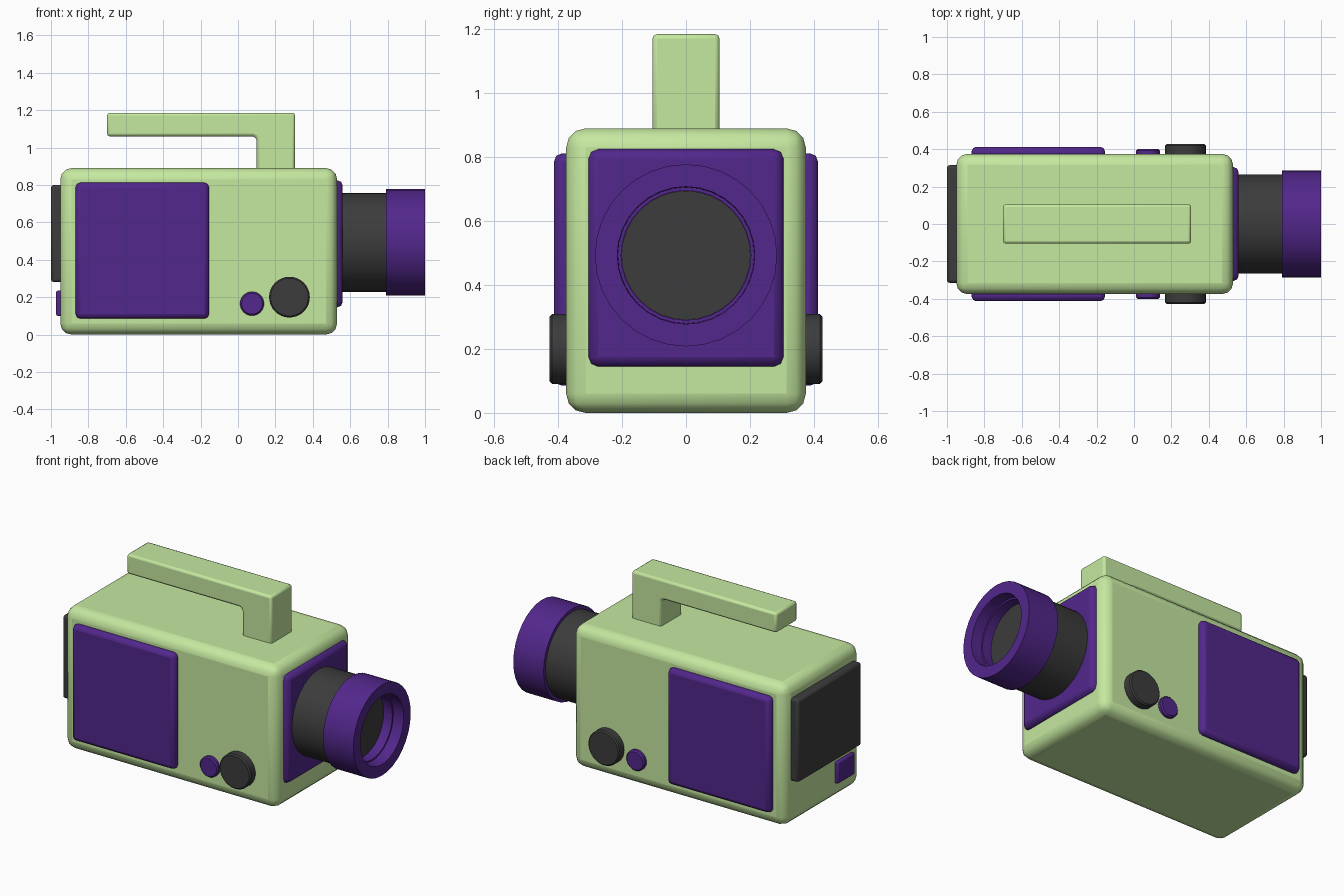
import bpy, bmesh, math

if "Cube" in bpy.data.objects:
    bpy.data.objects.remove(bpy.data.objects["Cube"])


def material(name, rgb):
    m = bpy.data.materials.new(name)
    m.diffuse_color = (*rgb, 1)
    m.use_nodes = True
    m.node_tree.nodes["Principled BSDF"].inputs["Base Color"].default_value = m.diffuse_color
    return m


GREEN = material("light_green", (0.56, 0.81, 0.35))
PURPLE = material("purple", (0.085, 0.02, 0.26))
DARK = material("charcoal", (0.045, 0.045, 0.045))


def finish(name, bm, mat, bevel=0, segments=2, angle=35):
    bmesh.ops.recalc_face_normals(bm, faces=bm.faces)
    me = bpy.data.meshes.new(name)
    bm.to_mesh(me)
    bm.free()
    ob = bpy.data.objects.new(name, me)
    bpy.context.collection.objects.link(ob)
    me.materials.append(mat)
    if bevel:
        mod = ob.modifiers.new("Bevel", 'BEVEL')
        mod.width, mod.segments = bevel, segments
        mod.limit_method, mod.angle_limit = 'ANGLE', math.radians(40)
    bpy.ops.object.select_all(action='DESELECT')
    ob.select_set(True)
    bpy.context.view_layer.objects.active = ob
    bpy.ops.object.shade_smooth_by_angle(angle=math.radians(angle))
    return ob


def box(name, x, y, z, mat, bevel, segments=2):
    bm = bmesh.new()
    bmesh.ops.create_cube(bm, size=1)
    for v in bm.verts:
        v.co = [(a + b) / 2 + c * (b - a) for (a, b), c in zip((x, y, z), v.co)]
    return finish(name, bm, mat, bevel, segments)


def lathe(name, profile, place, mat, sides=32):
    """Spin (distance along axis, radius) points; place maps (d, u, v) to xyz."""
    bm = bmesh.new()
    rings = []
    for d, r in profile:
        rings.append([bm.verts.new(place(d, r * math.cos(a), r * math.sin(a)))
                      for a in (2 * math.pi * i / sides for i in range(sides))])
    for a, b in zip(rings, rings[1:]):
        for i in range(sides):
            j = (i + 1) % sides
            bm.faces.new((a[i], a[j], b[j], b[i]))
    bm.faces.new(rings[0])
    bm.faces.new(rings[-1])
    return finish(name, bm, mat)


# Main housing and front plate
box("body", (-0.95, 0.53), (-0.375, 0.375), (0, 0.89), GREEN, 0.06, 3)
box("front_plate", (0.48, 0.56), (-0.305, 0.305), (0.145, 0.825), PURPLE, 0.03)

# Rear screen and rear button
box("rear_screen", (-1.0, -0.92), (-0.315, 0.315), (0.28, 0.80), DARK, 0.015)
box("rear_button", (-0.972, -0.93), (-0.29, -0.12), (0.10, 0.235), PURPLE, 0.008)

# Carrying handle: L profile with a small fillet inside the corner
bm = bmesh.new()
outline = [(-0.7, 1.06), (0.08, 1.06), (0.094, 1.054), (0.1, 1.04),
           (0.1, 0.86), (0.305, 0.86), (0.305, 1.185), (-0.7, 1.185)]
face = bm.faces.new([bm.verts.new((x, -0.105, z)) for x, z in outline])
ext = bmesh.ops.extrude_face_region(bm, geom=[face])["geom"]
bmesh.ops.translate(bm, vec=(0, 0.21, 0),
                    verts=[g for g in ext if isinstance(g, bmesh.types.BMVert)])
finish("handle", bm, GREEN, 0.014)

# Lens barrel and hooded ring
def along_x(d, u, v):
    return (d, u, 0.493 + v)


lathe("lens_barrel", [(0.52, 0.265), (0.80, 0.265)], along_x, DARK)
lathe("lens_ring", [(0.79, 0.2), (0.79, 0.285), (1.0, 0.285), (1.0, 0.215),
                    (0.93, 0.213), (0.93, 0.203), (0.86, 0.203)], along_x, PURPLE)
lathe("lens_glass", [(0.85, 0.202), (0.87, 0.202)], along_x, DARK)

# Panels, dials and buttons on both sides
for side, s in (("near", -1), ("far", 1)):
    box(f"side_panel_{side}", (-0.868, -0.155), sorted((s * 0.34, s * 0.413)),
        (0.085, 0.812), PURPLE, 0.025)
    for part, x, z, r, depth, mat in (("dial", 0.275, 0.2, 0.109, 0.427, DARK),
                                      ("button", 0.075, 0.165, 0.064, 0.4, PURPLE)):
        lathe(f"{part}_{side}",
              [(0.35, r), (depth - 0.008, r), (depth, r - 0.008)],
              lambda d, u, v, x=x, z=z, s=s: (x + u, s * d, z + v), mat)
